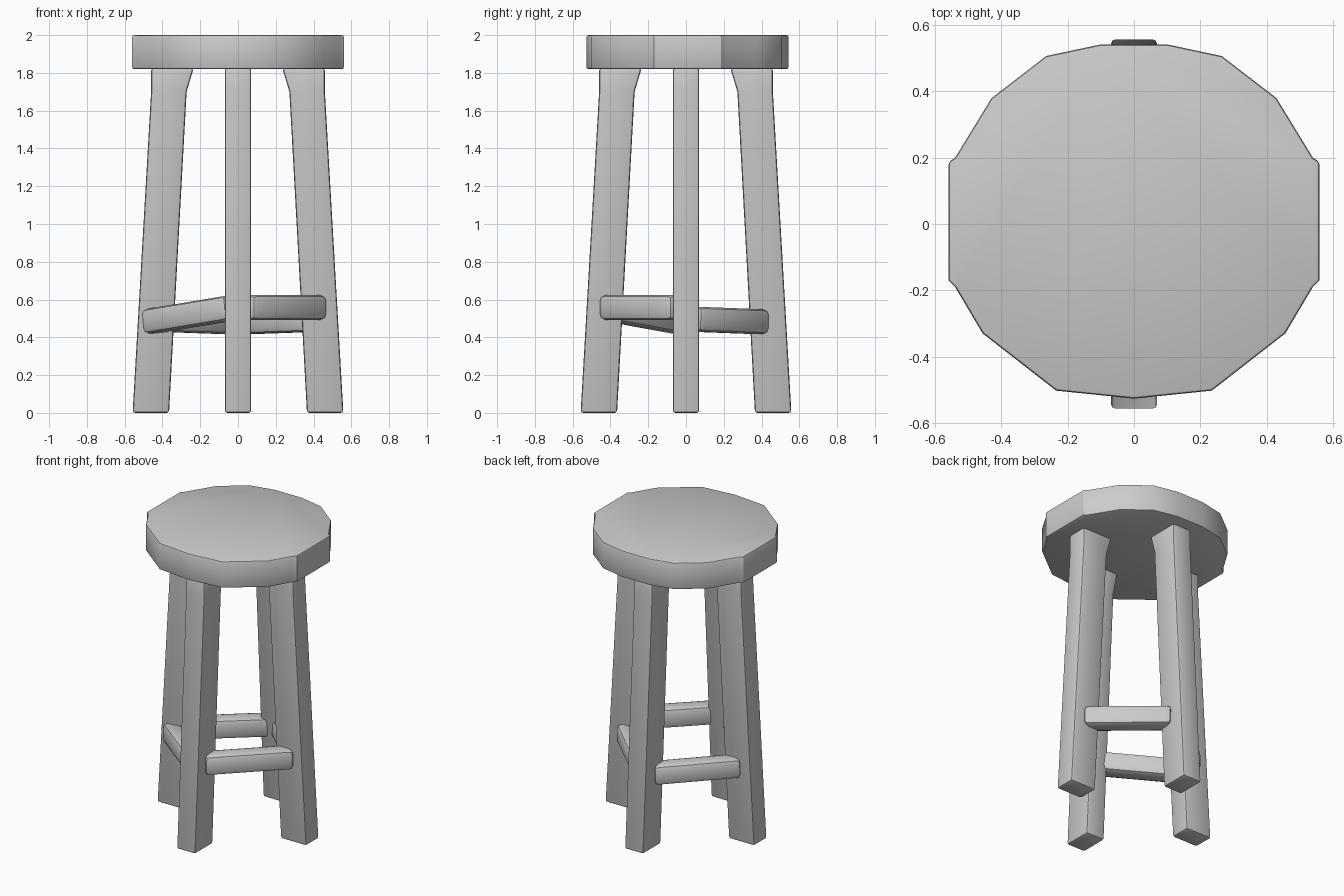
import bpy, bmesh, math
from mathutils import Vector, Matrix

if "Cube" in bpy.data.objects:
    bpy.data.objects.remove(bpy.data.objects["Cube"])


def finish(bm, name, bevel, segments, angle):
    bmesh.ops.recalc_face_normals(bm, faces=bm.faces)
    bmesh.ops.bevel(bm, geom=[e for e in bm.edges if e.calc_face_angle(0) > math.radians(50)],
                    offset=bevel, segments=segments, affect='EDGES', profile=0.5)
    me = bpy.data.meshes.new(name)
    bm.to_mesh(me)
    bm.free()
    ob = bpy.data.objects.new(name, me)
    bpy.context.collection.objects.link(ob)
    bpy.ops.object.select_all(action='DESELECT')
    ob.select_set(True)
    bpy.context.view_layer.objects.active = ob
    bpy.ops.object.shade_smooth_by_angle(angle=math.radians(angle))
    return ob


def prism(points, extrude):
    bm = bmesh.new()
    face = bm.faces.new([bm.verts.new(p) for p in points])
    new = bmesh.ops.extrude_face_region(bm, geom=[face])['geom']
    bmesh.ops.translate(bm, vec=extrude, verts=[v for v in new if isinstance(v, bmesh.types.BMVert)])
    return bm


# Seat: hand-cut round slab, right half outline mirrored
half = [(0.10, 0.542), (0.265, 0.507), (0.43, 0.38), (0.54, 0.20), (0.56, 0.187),
        (0.56, -0.17), (0.54, -0.19), (0.457, -0.33), (0.235, -0.503)]
outline = half + [(0, -0.527)] + [(-x, y) for x, y in reversed(half)]
finish(prism([(x, y, 1.82) for x, y in outline], Vector((0, 0, 0.18))), "seat", 0.01, 2, 30)

# Legs: splayed profile with a flare under the seat, one per side
profile = [(0.365, 0), (0.558, 0), (0.46, 1.7), (0.46, 1.825), (0.235, 1.825), (0.272, 1.7)]
for i, side in enumerate(("right", "back", "left", "front")):
    bm = prism([(r, -0.07, z) for r, z in profile], Vector((0, 0.14, 0)))
    bmesh.ops.rotate(bm, verts=bm.verts, cent=(0, 0, 0), matrix=Matrix.Rotation(i * math.pi / 2, 3, 'Z'))
    finish(bm, side + "_leg", 0.014, 2, 30)


# Stretchers: chunky rounded bars joining neighbouring legs
def stretcher(name, a, b):
    a, b = Vector(a), Vector(b)
    d = b - a
    bm = bmesh.new()
    bmesh.ops.create_cube(bm, size=1)
    m = (Matrix.Translation((a + b) / 2) @ d.to_track_quat('X', 'Z').to_matrix().to_4x4()
         @ Matrix.Diagonal((d.length, 0.12, 0.132, 1)))
    bmesh.ops.transform(bm, matrix=m, verts=bm.verts)
    finish(bm, name, 0.03, 2, 40)


stretcher("front_right_stretcher", (0.043, -0.425, 0.558), (0.435, -0.04, 0.558))
stretcher("front_left_stretcher", (-0.475, -0.03, 0.482), (-0.03, -0.43, 0.556))
stretcher("back_right_stretcher", (0.428, 0.035, 0.496), (0.036, 0.405, 0.482))
stretcher("back_left_stretcher", (-0.428, 0.035, 0.496), (-0.036, 0.405, 0.482))
